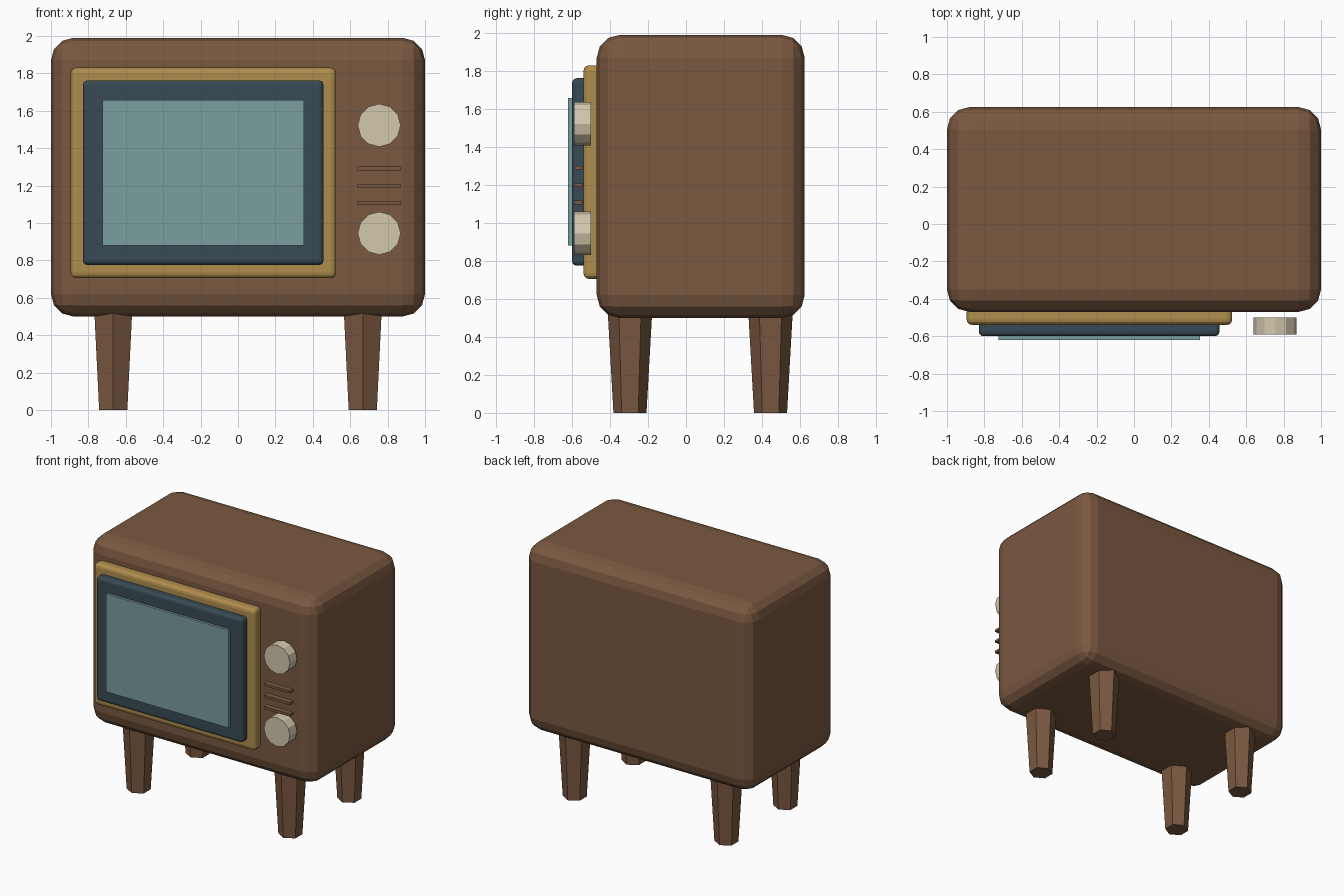
import bpy
import math

if "Cube" in bpy.data.objects:
    bpy.data.objects.remove(bpy.data.objects["Cube"], do_unlink=True)


def material(name, rgb):
    mat = bpy.data.materials.new(name)
    mat.use_nodes = True
    mat.diffuse_color = (*rgb, 1)
    mat.node_tree.nodes["Principled BSDF"].inputs["Base Color"].default_value = (*rgb, 1)
    return mat


WOOD = material("walnut brown", (0.195, 0.098, 0.051))
GOLD = material("brass gold", (0.434, 0.27, 0.074))
NAVY = material("dark slate blue", (0.040, 0.067, 0.089))
GLASS = material("pale teal glass", (0.195, 0.342, 0.342))
CREAM = material("cream", (0.658, 0.578, 0.423))


def box(name, mat, x, y, z, bevel=0, segments=3):
    """Box between (low, high) pairs on each axis, with rounded edges."""
    spans = (x, y, z)
    bpy.ops.mesh.primitive_cube_add(size=1, location=[(a + b) / 2 for a, b in spans])
    ob = bpy.context.object
    ob.name = name
    ob.scale = [b - a for a, b in spans]
    bpy.ops.object.transform_apply(location=False, rotation=False, scale=True)
    ob.data.materials.append(mat)
    if bevel:
        mod = ob.modifiers.new("rounded edges", "BEVEL")
        mod.width = bevel
        mod.segments = segments
    return ob


# Cabinet
box("cabinet", WOOD, (-1, 1), (-0.47, 0.625), (0.5, 1.99), 0.12)

# Screen layers, back to front
box("screen_frame", GOLD, (-0.895, 0.525), (-0.54, -0.44), (0.705, 1.83), 0.03)
box("screen_surround", NAVY, (-0.83, 0.457), (-0.6, -0.5), (0.775, 1.762), 0.025)
box("screen_glass", GLASS, (-0.725, 0.352), (-0.62, -0.59), (0.88, 1.658))

# Control knobs
for name, z in (("upper_knob", 1.522), ("lower_knob", 0.945)):
    bpy.ops.mesh.primitive_cylinder_add(
        vertices=12, radius=0.115, depth=0.09,
        location=(0.755, -0.545, z), rotation=(math.pi / 2, 0, 0))
    knob = bpy.context.object
    knob.name = name
    knob.data.materials.append(CREAM)

# Speaker slats between the knobs
for i in range(3):
    z = 1.107 + i * 0.092
    box(f"speaker_slat_{i + 1}", WOOD, (0.64, 0.87), (-0.59, -0.545), (z - 0.01, z + 0.01))

# Tapered six-sided legs, reaching slightly into the cabinet
for side, x in (("right", -0.667), ("left", 0.667)):
    for end, y in (("front", -0.295), ("back", 0.445)):
        bpy.ops.mesh.primitive_cone_add(
            vertices=6, radius1=0.087, radius2=0.117, depth=0.53,
            location=(x, y, 0.265))
        leg = bpy.context.object
        leg.name = f"{end}_{side}_leg"
        leg.data.materials.append(WOOD)
